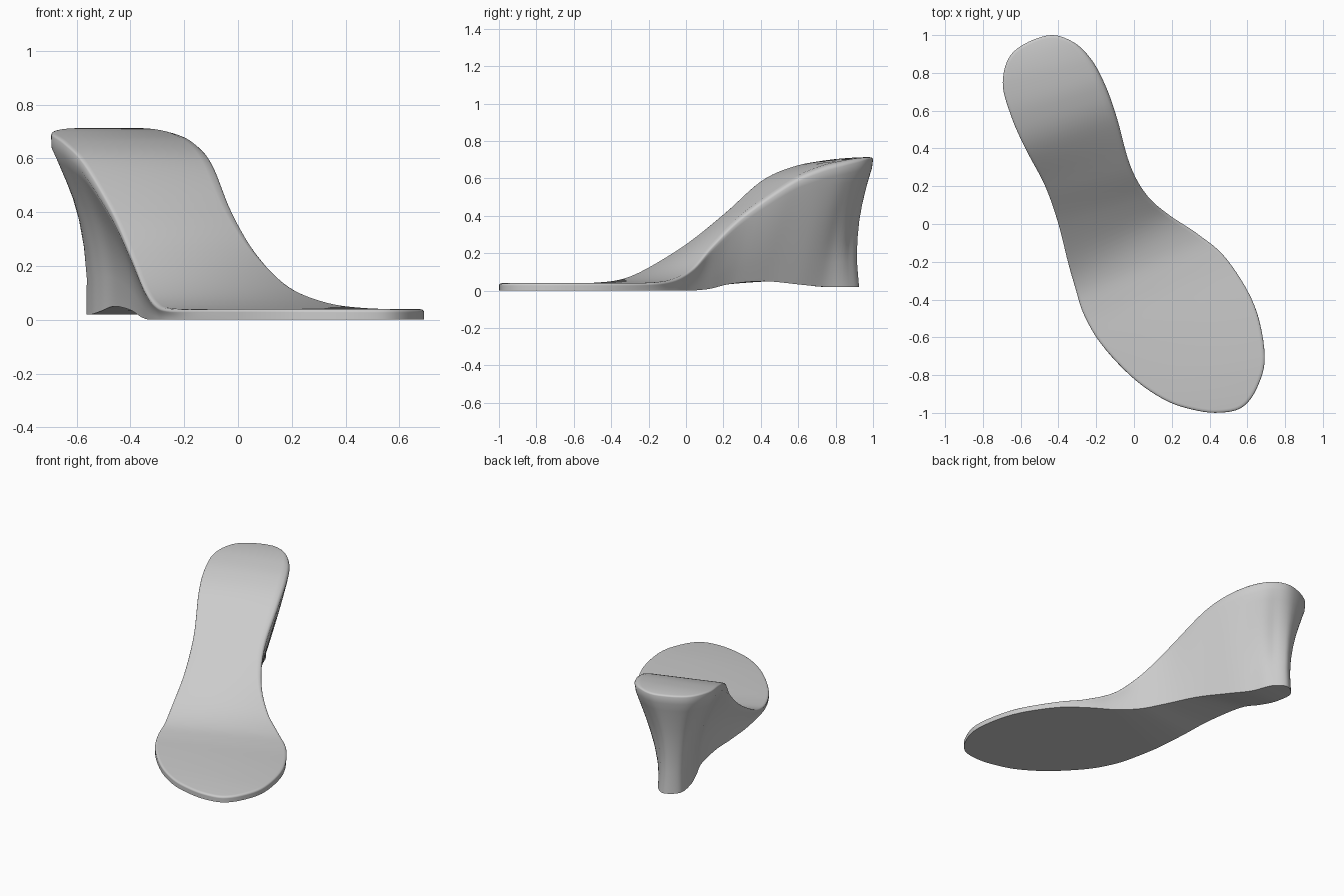
import bpy
import bmesh
from mathutils import Vector

default_cube = bpy.data.objects.get("Cube")
if default_cube:
    bpy.data.objects.remove(default_cube, do_unlink=True)

STEPS = 6

# Stations from toe to heel: left x, left y, right x, right y, height
TOE = [
    (.45, -.999, .45, -.999, .04),
    (.32, -.985, .57, -.972, .04),
    (.17, -.935, .65, -.87, .04),
    (0, -.82, .692, -.7, .04),
    (-.17, -.64, .637, -.43, .04),
]
TOP = TOE + [
    (-.265, -.48, .49, -.185, .043),
    (-.31, -.34, .34, -.055, .063),
    (-.35, -.2, .19, .045, .125),
    (-.4, 0, .07, .15, .25),
    (-.47, .2, -.02, .31, .41),
    (-.575, .4, -.09, .56, .587),
    (-.65, .57, -.15, .73, .663),
    (-.695, .75, -.225, .87, .697),
    (-.64, .91, -.325, .965, .711),
    (-.46, .998, -.46, .998, .713),
]
BOTTOM = [(lx, ly, rx, ry, 0) for lx, ly, rx, ry, z in TOE] + [
    (-.26, -.475, .485, -.185, 0),
    (-.3, -.33, .335, -.06, 0),
    (-.33, -.17, .19, .03, 0),
    (-.36, .05, .06, .13, .01),
    (-.4, .25, -.05, .24, .036),
    (-.46, .49, -.165, .42, .05),
    (-.51, .62, -.27, .61, .032),
    (-.545, .73, -.345, .74, .02),
    (-.56, .86, -.4, .87, .02),
    (-.48, .925, -.48, .925, .02),
]
# Rounded rim: inward offset, drop
RIM = [(.016, 0), (.006, .002), (.002, .005), (0, .01)]
# Side wall: fraction of the height, fraction of the way to the base outline
WALL = [(.07, .01), (.15, .17), (.25, .36), (.36, .56), (.48, .74),
        (.63, .9), (.8, 1), (1, 1)]


def smooth_loop(stations, floor):
    """Closed smooth outline: up the left edge and back down the right."""
    pts = [Vector((lx, ly, z)) for lx, ly, rx, ry, z in stations]
    pts += [Vector((rx, ry, z)) for lx, ly, rx, ry, z in stations[-2:0:-1]]
    n = len(pts)
    loop = []
    for i in range(n):
        a, b, c, d = (pts[(i + k) % n] for k in (-1, 0, 1, 2))
        for s in range(STEPS):
            t = s / STEPS
            p = b + (c - a) * t / 2
            p += (a - b * 2.5 + c * 2 - d / 2) * t ** 2
            p += ((b - c) * 3 + d - a) / 2 * t ** 3
            p.z = max(p.z, floor)
            loop.append(p)
    return loop


def inward(loop):
    """Horizontal unit normals pointing into a clockwise outline."""
    n = len(loop)
    result = []
    for i in range(n):
        along = loop[(i + 1) % n] - loop[i - 1]
        result.append(Vector((along.y, -along.x, 0)).normalized())
    return result


def cap(bm, ring):
    """Close a ring with strips joining its left and right edges."""
    n = len(ring)
    for i in range(n // 2):
        corners = [ring[i], ring[i + 1], ring[-i - 1], ring[-i % n]]
        bm.faces.new(list(dict.fromkeys(corners)))


def build_wedge_sole():
    upper = smooth_loop(TOP, .04)
    lower = smooth_loop(BOTTOM, 0)
    normals = inward(upper)

    # The right wall falls straighter, the back wall hollows more
    right = [min(max((q.y - q.x * 2) * .7, 0), 1) for q in normals]
    back = [max(-q.y, 0) ** 4 for q in normals]

    levels = []
    for inset, drop in RIM:
        level = []
        for p, q, r in zip(upper, normals, right):
            size = 1 + 3 * r * p.z
            level.append(p + (q * inset - Vector((0, 0, drop))) * size)
        levels.append(level)
    edge = levels[-1]
    for fall, blend in WALL:
        level = []
        for p, q, r, b in zip(edge, lower, right, back):
            hollow = blend + b * fall * (1 - fall)
            point = p.lerp(q, hollow + (fall ** 1.1 - hollow) * r)
            point.z = p.z + (q.z - p.z) * fall
            level.append(point)
        levels.append(level)

    bm = bmesh.new()
    rings = [[bm.verts.new(p) for p in level] for level in levels]
    n = len(upper)
    for a, b in zip(rings, rings[1:]):
        for i in range(n):
            j = (i + 1) % n
            bm.faces.new((a[i], a[j], b[j], b[i]))
    cap(bm, rings[0])
    cap(bm, rings[-1])
    bmesh.ops.recalc_face_normals(bm, faces=bm.faces)
    mesh = bpy.data.meshes.new("wedge_sole")
    bm.to_mesh(mesh)
    bm.free()
    return bpy.data.objects.new("wedge_sole", mesh)


# Single grey material
grey = bpy.data.materials.new("plain_grey")
grey.use_nodes = True
colour = (.6, .6, .6, 1)
grey.diffuse_color = colour
grey.node_tree.nodes["Principled BSDF"].inputs["Base Color"].default_value = colour

# Wedge sole with footbed, rim, side wall and base
sole = build_wedge_sole()
bpy.context.collection.objects.link(sole)
sole.data.materials.append(grey)
bpy.ops.object.select_all(action='DESELECT')
sole.select_set(True)
bpy.context.view_layer.objects.active = sole
bpy.ops.object.shade_smooth_by_angle(angle=.8)
